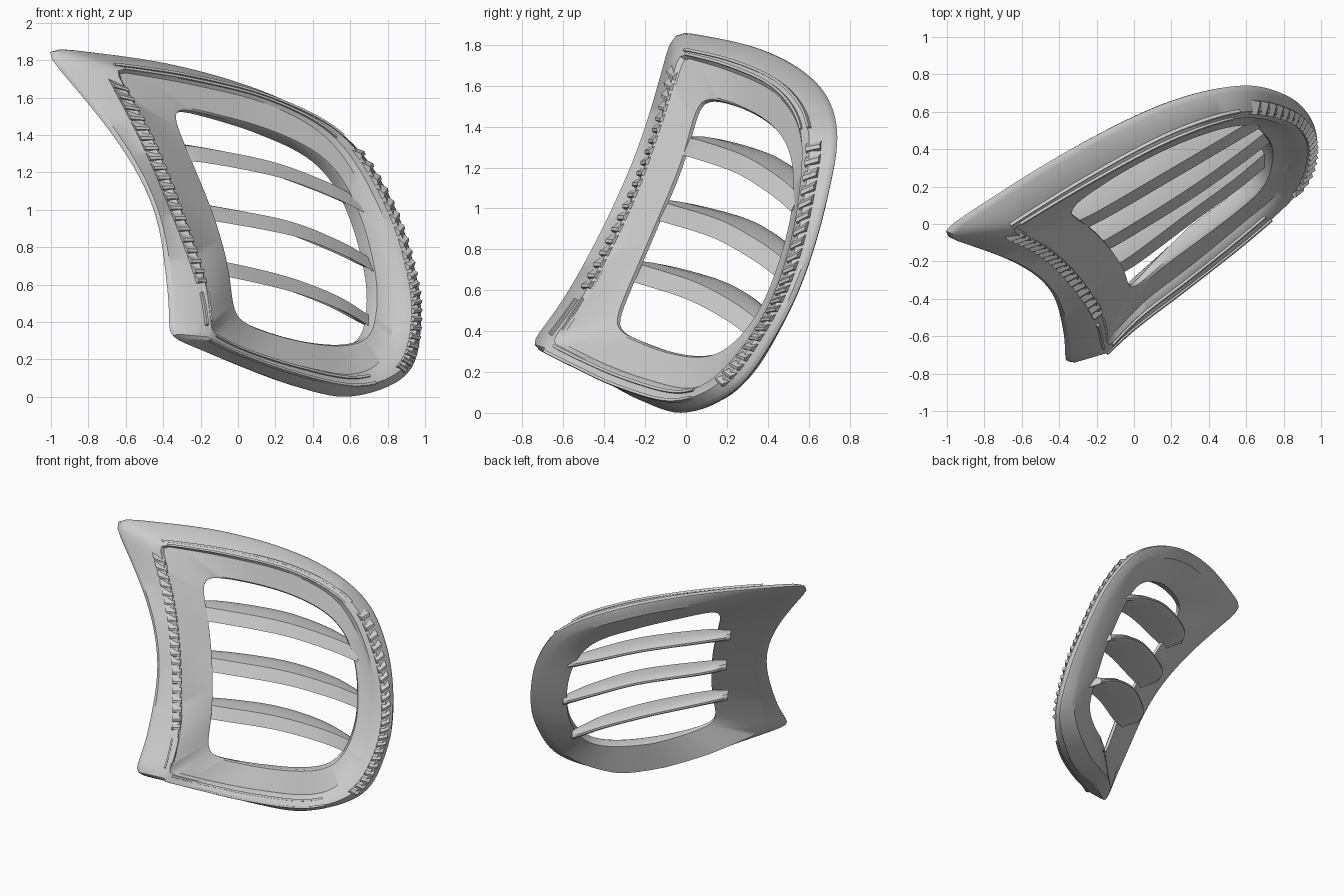
import bpy, bmesh
from mathutils import Vector as V

if "Cube" in bpy.data.objects:
    bpy.data.objects.remove(bpy.data.objects["Cube"])

SEG = 8                                   # samples per control segment
N = V((.5, -.72, .48)).normalized()       # outward facing of the panel

# Matching control points: 0 = upper left corner, 11 = lower left corner, clockwise
OUTER = [(-1.055, -.05, 1.87), (-.4, .365, 1.78), (.15, .64, 1.615), (.56, .74, 1.385), (.8, .695, 1.07),
         (.93, .59, .7), (.97, .45, .4), (.905, .25, .12), (.6, 0, 0), (.3, -.22, .06), (0, -.43, .17),
         (-.365, -.755, .32), (-.38, -.56, .6), (-.45, -.35, 1.0), (-.655, -.195, 1.38)]
RIDGE = [(-.72, -.05, 1.78), (-.25, .24, 1.71), (.2, .48, 1.59), (.58, .6, 1.38), (.82, .57, 1.0),
         (.935, .49, .65), (.96, .36, .4), (.89, .18, .16), (.65, -.05, .06), (.3, -.33, .13), (0, -.56, .235),
         (-.16, -.71, .31), (-.21, -.5, .6), (-.36, -.29, 1.0), (-.52, -.14, 1.38)]
PANEL = [(-.65, -.01, 1.74), (-.25, .22, 1.67), (.17, .44, 1.56), (.5, .56, 1.36), (.72, .55, 1.0),
         (.82, .46, .65), (.83, .34, .4), (.77, .17, .2), (.6, .02, .12), (.32, -.21, .17), (.05, -.42, .25),
         (-.14, -.62, .35), (-.17, -.46, .6), (-.3, -.26, 1.0), (-.45, -.12, 1.38)]
HOLE = [(-.37, .06, 1.56), (-.1, .25, 1.5), (.2, .41, 1.41), (.48, .51, 1.26), (.64, .52, 1.0),
        (.73, .43, .67), (.735, .33, .46), (.69, .2, .32), (.55, .07, .28), (.35, -.08, .3), (.16, -.22, .35),
        (-.02, -.37, .42), (-.05, -.25, .7), (-.13, -.13, .98), (-.24, -.02, 1.25)]
# How far the rear rim swells behind the frame at each control point
SWELL = [.01, .04, .04, .03, .02, .02, .03, .05, .09, .1, .09, .05, 0, 0, 0, .01]


def spline(pts, seg=SEG):
    """Open Catmull-Rom curve, last point left out."""
    p = [V(q) for q in pts]
    p = [2 * p[0] - p[1]] + p + [2 * p[-1] - p[-2]]
    out = []
    for i in range(1, len(p) - 2):
        a, b, c, d = p[i - 1:i + 3]
        for k in range(seg):
            t = k / seg
            out.append(.5 * (2 * b + (c - a) * t + (2 * a - 5 * b + 4 * c - d) * t * t
                             + (3 * b - a - 3 * c + d) * t ** 3))
    return out


def loop(pts, smooth):
    """Closed loop with two corners, rounded by averaging."""
    s = spline(pts[:12]) + spline(pts[11:] + pts[:1])
    for _ in range(smooth):
        s = [(s[i - 1] + 2 * s[i] + s[(i + 1) % len(s)]) / 4 for i in range(len(s))]
    return s


def mix(a, b, t, off=V()):
    return [p.lerp(q, t) + off for p, q in zip(a, b)]


def at(lp, i):
    k = int(i * SEG)
    return lp[k % len(lp)].lerp(lp[(k + 1) % len(lp)], i * SEG - k)


def finish(name, bm, angle=None):
    bmesh.ops.recalc_face_normals(bm, faces=bm.faces)
    me = bpy.data.meshes.new(name)
    bm.to_mesh(me)
    bm.free()
    ob = bpy.data.objects.new(name, me)
    bpy.context.collection.objects.link(ob)
    if angle:
        bpy.ops.object.select_all(action='DESELECT')
        ob.select_set(True)
        bpy.context.view_layer.objects.active = ob
        bpy.ops.object.shade_smooth_by_angle(angle=angle)
    return ob


def loft(name, rings, close_rows, angle=.4):
    bm = bmesh.new()
    rows = [[bm.verts.new(p) for p in r] for r in rings]
    n = len(rows[0])
    for j in range(len(rows) if close_rows else len(rows) - 1):
        a, b = rows[j], rows[(j + 1) % len(rows)]
        for i in range(n):
            bm.faces.new((a[i], a[(i + 1) % n], b[(i + 1) % n], b[i]))
    if not close_rows:
        bm.faces.new(rows[0])
        bm.faces.new(rows[-1])
    return finish(name, bm, angle)


# Frame: flange, raised ridge, recessed panel, opening wall and swollen rear rim
outer, ridge, panel, hole = loop(OUTER, 2), loop(RIDGE, 2), loop(PANEL, 1), loop(HOLE, 10)
back, rear = [], []
for i, p in enumerate(hole):              # the opening wall is thin on the left side
    k = i / SEG
    w = min(1, k / 2) if k < 9 else max(0, min(1, (11 - k) / 2))
    back.append(p + V((-.05, .07, -.02)) * w - N * .025 * (1 - w))
    s = SWELL[int(k)] + (SWELL[int(k) + 1] - SWELL[int(k)]) * (k % 1)
    rear.append(outer[i].lerp(back[i], .3) - N * s)
loft("vent_frame", [outer, mix(outer, ridge, .03, N * .012), mix(outer, ridge, .12, N * .02),
                    ridge, mix(ridge, panel, .7, N * .016), panel,
                    mix(hole, panel, .06), mix(hole, back, .2), back,
                    rear, mix(rear, outer, .3), mix(outer, rear, .15, N * -.004)], True, .6)


# Slats: flat front strip with a bowed, rounded tail mounted behind the panel
def slat(name, pts):
    line = spline(pts, 12) + [V(pts[-1])]
    rings = []
    for i, p in enumerate(line):
        t = i / (len(line) - 1)
        p = p - N * .02
        depth = .07 + .5 * t * (1 - t)
        d = V((-.5, .85, .03)).normalized() * depth
        low = p + V((.04, -.04, -.085))
        z = V((0, 0, 1))
        rings.append([p, p + d * .5 + z * .006, p + d * .85 - z * .004, p + d - z * .02,
                      p + d - z * .035, p + d * .85 - z * .05, low + d * .3 + z * .012, low])
    loft(name, rings, False, .6)


slat("upper_slat", [(-.37, -.03, 1.355), (-.2, .045, 1.345), (.18, .265, 1.27), (.46, .43, 1.17), (.645, .54, 1.08)])
slat("middle_slat", [(-.25, -.15, 1.045), (-.1, -.075, 1.025), (.28, .16, .95), (.55, .35, .845), (.72, .48, .75)])
slat("lower_slat", [(-.18, -.27, .745), (-.03, -.2, .725), (.28, .03, .65), (.54, .22, .55), (.72, .37, .44)])


# Grip teeth: sawtooth wedges between two edges of the flange
def teeth(name, ea, eb, start, end, count, height):
    bm = bmesh.new()
    step = (end - start) / count
    for k in range(count):
        t0, t1 = start + k * step, start + (k + .95) * step
        a0, a1, b0, b1 = at(ea, t0), at(ea, t1), at(eb, t0), at(eb, t1)
        up = (a1 - a0).cross(b0 - a0).normalized()
        up = up if up.dot(N) > 0 else -up
        sets = []
        for p0, p1 in ((a0, a1), (b0, b1)):
            sets.append([bm.verts.new(q) for q in
                         (p0 - up * .006, p0, p0.lerp(p1, .75) + up * height, p1 + up * height * .8, p1 - up * .006)])
        bm.faces.new(sets[0])
        bm.faces.new(sets[1])
        for i in range(5):
            j = (i + 1) % 5
            bm.faces.new((sets[0][i], sets[0][j], sets[1][j], sets[1][i]))
    finish(name, bm)


teeth("left_teeth", mix(ridge, outer, .06), mix(ridge, panel, .9), 14.8, 12.0, 20, .026)
teeth("right_teeth", mix(ridge, outer, .45), mix(ridge, panel, .3), 3.15, 7.1, 22, .034)


# Narrow raised rails along the top and bottom flange
def rail(name, lp, start, end, width, height):
    rings = []
    for k in range(31):
        t = start + (end - start) * k / 30
        p = at(lp, t)
        side = (at(lp, t + .1) - at(lp, t - .1)).cross(N).normalized() * width
        rings.append([p - side - N * .006, p - side + N * height, p + side + N * height, p + side - N * .006])
    loft(name, rings, False)


for label, s, e in (("top", .15, 2.95), ("bottom", 7.7, 10.85)):
    rail(label + "_inner_rail", mix(ridge, panel, .55), s, e, .007, .024)
    rail(label + "_outer_rail", mix(ridge, outer, .06), s, e, .007, .014)

# Small slot border near the lower left corner
for label, f in (("inner", .75), ("outer", .0)):
    rail("slot_" + label + "_edge", mix(ridge, panel, f), 11.25, 11.85, .006, .02)
